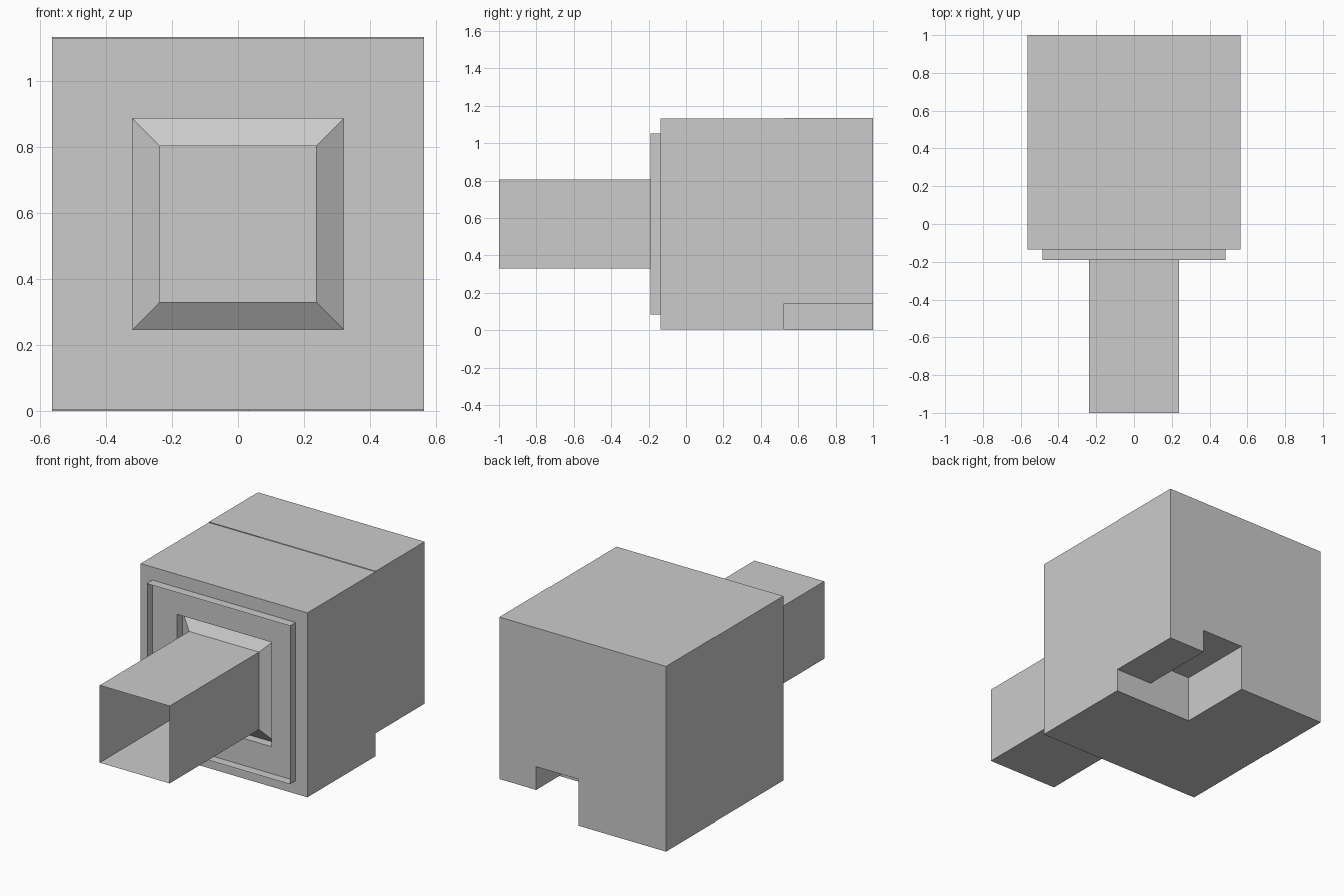
import bpy, bmesh

if "Cube" in bpy.data.objects:
    bpy.data.objects.remove(bpy.data.objects["Cube"])

CZ = 0.5675          # height of the common centre line
W, H = 0.565, 1.135  # half width and height of the main box
FRONT, STEP, BACK = -0.135, 0.525, 1.0


def square(half):
    """Square outline in x/z, counter-clockwise seen from the front."""
    return [(sx * half, CZ + sz * half) for sx, sz in ((-1, -1), (1, -1), (1, 1), (-1, 1))]


def loft(bm, sections):
    """Join successive (outline, y) sections with quads, ends left open."""
    rings = [[bm.verts.new((x, y, z)) for x, z in outline] for outline, y in sections]
    for a, b in zip(rings, rings[1:]):
        for i in range(len(a)):
            j = (i + 1) % len(a)
            bm.faces.new((a[i], a[j], b[j], b[i]))


def back_cap(bm, outline, y):
    """Flat face looking towards +y."""
    bm.faces.new([bm.verts.new((x, y, z)) for x, z in reversed(outline)])


def finish(bm, name):
    bmesh.ops.remove_doubles(bm, verts=bm.verts, dist=0.0005)
    mesh = bpy.data.meshes.new(name)
    bm.to_mesh(mesh)
    bm.free()
    obj = bpy.data.objects.new(name, mesh)
    bpy.context.collection.objects.link(obj)


# Main housing: box front, square recess and the sloped collar inside it
body = bmesh.new()
loft(body, [(square(W), STEP), (square(W), FRONT), (square(0.32), FRONT),
            (square(0.32), -0.08), (square(0.237), FRONT)])

# Rear of the housing with the stepped notch under its right corner
notch = [(0.03, 0.285), (0.315, 0.285), (0.315, 0.143), (W, 0.143)]
profile = [(-W, 0), (0.03, 0)] + notch + [(W, H), (-W, H)]
loft(body, [(profile, BACK), (profile, STEP)])
back_cap(body, profile, BACK)
back_cap(body, [(0.03, 0), (W, 0)] + notch[::-1], STEP)
finish(body, "housing")

# Thin open rim standing on the front face
rim = bmesh.new()
loft(rim, [(square(0.485), FRONT), (square(0.485), -0.19)])
finish(rim, "front_rim")

# Open square tube reaching forward
tube = bmesh.new()
loft(tube, [(square(0.237), FRONT), (square(0.237), -1.0)])
finish(tube, "front_tube")
